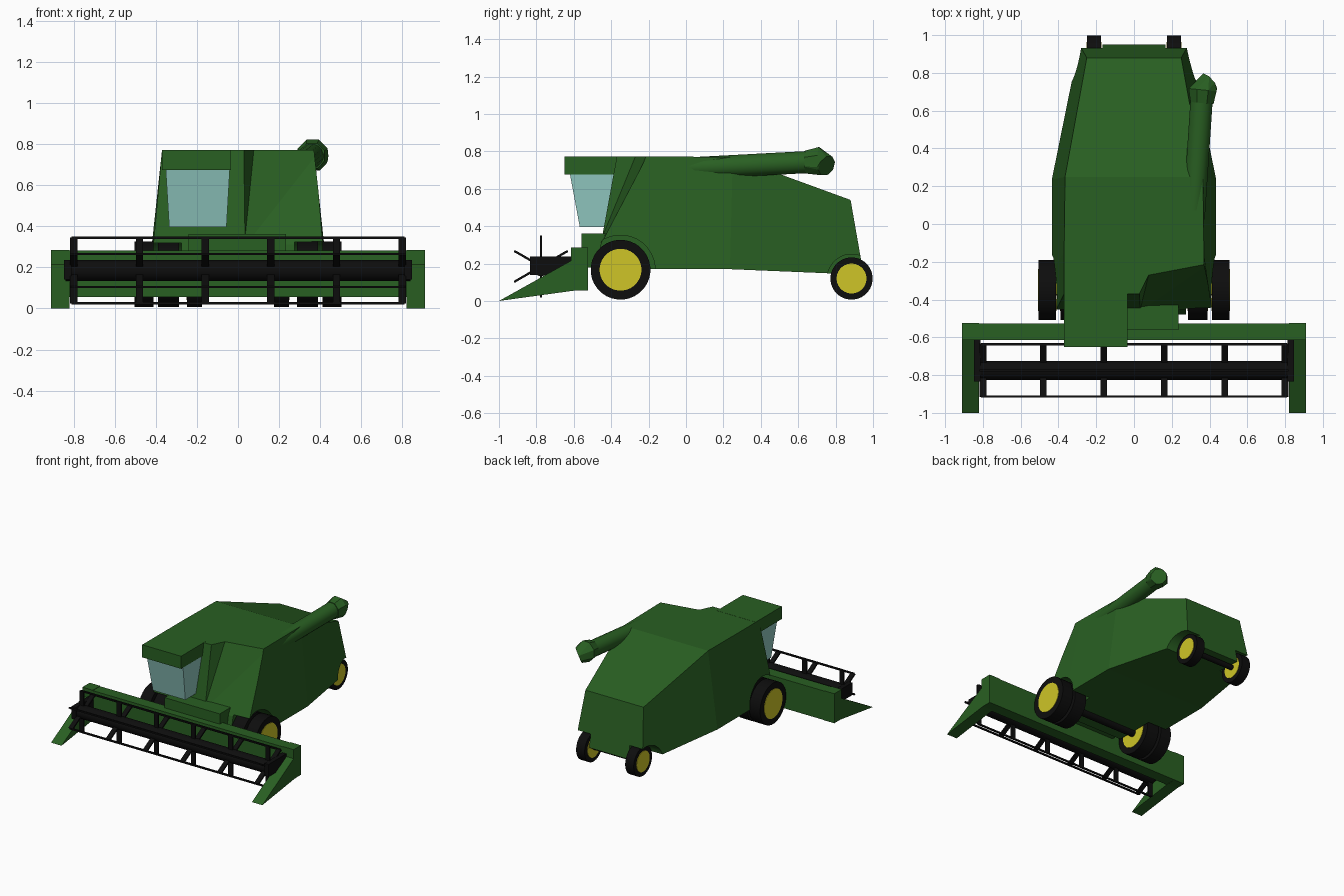
import bpy, bmesh, math
from mathutils import Vector

if "Cube" in bpy.data.objects:
    bpy.data.objects.remove(bpy.data.objects["Cube"])


def mat(name, rgb):
    m = bpy.data.materials.new(name)
    m.diffuse_color = (*rgb, 1)
    m.use_nodes = True
    m.node_tree.nodes["Principled BSDF"].inputs["Base Color"].default_value = m.diffuse_color
    return m


GREEN = mat("green_paint", (0.022, 0.115, 0.016))
YELLOW = mat("yellow_paint", (0.62, 0.56, 0.02))
BLACK = mat("black_rubber", (0.004, 0.004, 0.004))
GLASS = mat("cab_glass", (0.28, 0.58, 0.53))


def finish(name, bm, m):
    bmesh.ops.recalc_face_normals(bm, faces=bm.faces)
    me = bpy.data.meshes.new(name)
    bm.to_mesh(me)
    bm.free()
    ob = bpy.data.objects.new(name, me)
    bpy.context.collection.objects.link(ob)
    if m:
        me.materials.append(m)
    return ob


def loft(name, rings, m):
    """Skin a list of equal-length point rings and cap both ends."""
    bm = bmesh.new()
    rows = [[bm.verts.new(p) for p in r] for r in rings]
    n = len(rows[0])
    for a, b in zip(rows, rows[1:]):
        for i in range(n):
            j = (i + 1) % n
            bm.faces.new((a[i], a[j], b[j], b[i]))
    bm.faces.new(rows[0])
    bm.faces.new(rows[-1][::-1])
    return finish(name, bm, m)


def hull(name, pts, m):
    bm = bmesh.new()
    for p in pts:
        bm.verts.new(p)
    res = bmesh.ops.convex_hull(bm, input=bm.verts)
    junk = {v for v in res["geom_interior"] if isinstance(v, bmesh.types.BMVert)}
    bmesh.ops.delete(bm, geom=list(junk), context="VERTS")
    bmesh.ops.dissolve_limit(bm, angle_limit=0.02, verts=bm.verts, edges=bm.edges)
    return finish(name, bm, m)


def box(name, x, y, z, m):
    return hull(name, [(a, b, c) for a in x for b in y for c in z], m)


def ring(c, axis, r, n):
    """Regular polygon of n points around c, facing axis."""
    q = Vector(axis).to_track_quat("Z", "Y")
    return [Vector(c) + q @ Vector((r * math.cos(t), r * math.sin(t), 0))
            for t in (math.tau * (i + 0.5) / n for i in range(n))]


def rod(name, a, b, r, n, m):
    d = Vector(b) - Vector(a)
    ob = loft(name, [ring(a, d, r, n), ring(b, d, r, n)], m)
    bpy.context.view_layer.objects.active = ob
    ob.select_set(True)
    if n > 8:
        bpy.ops.object.shade_smooth_by_angle(angle=math.radians(35))
    ob.select_set(False)
    return ob


def cut(ob, cutter):
    mod = ob.modifiers.new("cut", "BOOLEAN")
    mod.operation, mod.solver, mod.object = "DIFFERENCE", "EXACT", cutter
    cutter.hide_render = True
    bpy.context.view_layer.objects.active = ob
    bpy.ops.object.modifier_apply(modifier=mod.name)
    bpy.data.objects.remove(cutter)


# Main body: trapezoid sections (top y, z, half width, bottom y, z, half width)
sections = [(-0.37, 0.772, 0.37, -0.48, 0.17, 0.425),
            (-0.15, 0.772, 0.37, -0.25, 0.17, 0.435),
            (0.25, 0.77, 0.365, 0.235, 0.17, 0.435),
            (0.88, 0.54, 0.25, 0.95, 0.14, 0.29)]
body = loft("body", [[(-w, y, z), (w, y, z), (v, b, c), (-v, b, c)]
                     for y, z, w, b, c, v in sections], GREEN)

# Sloping recess beside the cab
cut(body, hull("recess_cutter", [
    (0.03, -0.34, 0.9), (0.09, -0.218, 0.9), (0.5, -0.14, 0.9),
    (0.03, -0.465, 0.3), (0.5, -0.455, 0.3),
    (0.03, -0.7, 0.9), (0.5, -0.7, 0.9), (0.03, -0.7, 0.3), (0.5, -0.7, 0.3)], None))

# Wheel arches and wheels
wheels = [("front_outer", 0.412, 0.505, -0.35, 0.167, 0.16, 0.112),
          ("front_inner", 0.287, 0.39, -0.35, 0.167, 0.16, 0.112),
          ("rear", 0.175, 0.248, 0.885, 0.12, 0.113, 0.08)]
for side, s in (("left", -1), ("right", 1)):
    for name, x, y, z, r in (("front", 0.275, -0.35, 0.167, 0.185),
                             ("rear", 0.168, 0.885, 0.12, 0.13)):
        cut(body, rod("arch_cutter", (s * x, y, z), (s * 0.7, y, z), r, 32, None))
    for name, x0, x1, y, z, r, h in wheels:
        rod(f"{side}_{name}_tyre", (s * x0, y, z), (s * x1, y, z), r, 32, BLACK)
        rod(f"{side}_{name}_hub", (s * (x0 - 0.003), y, z),
            (s * (x1 + 0.003), y, z), h, 32, YELLOW)

# Axles
rod("front_axle", (-0.42, -0.35, 0.167), (0.42, -0.35, 0.167), 0.03, 12, BLACK)
rod("rear_axle", (-0.2, 0.885, 0.12), (0.2, 0.885, 0.12), 0.02, 12, BLACK)

# Cab
box("cab_roof", (-0.37, -0.035), (-0.65, -0.33), (0.675, 0.773), GREEN)
loft("cab_glass", [
    [(-0.352, -0.62, 0.676), (-0.04, -0.62, 0.676), (-0.04, -0.36, 0.676), (-0.352, -0.36, 0.676)],
    [(-0.335, -0.568, 0.396), (-0.056, -0.568, 0.396), (-0.056, -0.40, 0.396), (-0.335, -0.40, 0.396)]],
    GLASS)

# Feeder housing between body and header
box("feeder_house", (-0.24, 0.235), (-0.56, -0.40), (0.18, 0.362), GREEN)

# Header trough and end dividers
box("header_back", (-0.9, 0.9), (-0.615, -0.526), (0.056, 0.282), GREEN)
divider = [(-1.0, 0.0), (-0.615, 0.215), (-0.615, 0.285), (-0.525, 0.285), (-0.525, 0.055), (-0.6, 0.055)]
for side, s in (("left", -1), ("right", 1)):
    loft(f"{side}_divider", [[(s * x, y, z) for y, z in divider] for x in (0.82, 0.91)], GREEN)
    box(f"{side}_reel_arm", (s * 0.812, s * 0.848), (-0.835, -0.61), (0.14, 0.237), BLACK)

# Reel: drum, six bars and spoke plates
RY, RZ, RR = -0.775, 0.185, 0.16
rod("reel_drum", (-0.84, RY, RZ), (0.84, RY, RZ), 0.052, 12, BLACK)
for k in range(6):
    t = math.radians(90 + 60 * k)
    d = Vector((0, math.cos(t), math.sin(t)))
    p = Vector((0, -d.z, d.y)) * 0.006
    c = Vector((0, RY, RZ))
    rod(f"reel_bar_{k}", c + d * RR - Vector((0.81, 0, 0)), c + d * RR + Vector((0.81, 0, 0)), 0.008, 4, BLACK)
    for i in range(6):
        x = -0.8 + 0.32 * i
        hull(f"reel_spoke_{k}_{i}", [c + Vector((x + e, 0, 0)) + d * r + p * f
             for e in (-0.018, 0.018) for r in (0.02, RR) for f in (-1, 1)], BLACK)

# Unloading pipe and its spout
rod("unloading_pipe", (0.31, -0.06, 0.705), (0.358, 0.66, 0.743), 0.06, 16, GREEN)
hull("pipe_spout", ring((0.36, 0.64, 0.743), (0.1, 1, 0), 0.066, 8)
     + ring((0.363, 0.71, 0.748), (0.1, 1, 0), 0.08, 8)
     + ring((0.398, 0.752, 0.722), (0.65, 0.6, -0.35), 0.058, 8), GREEN)
